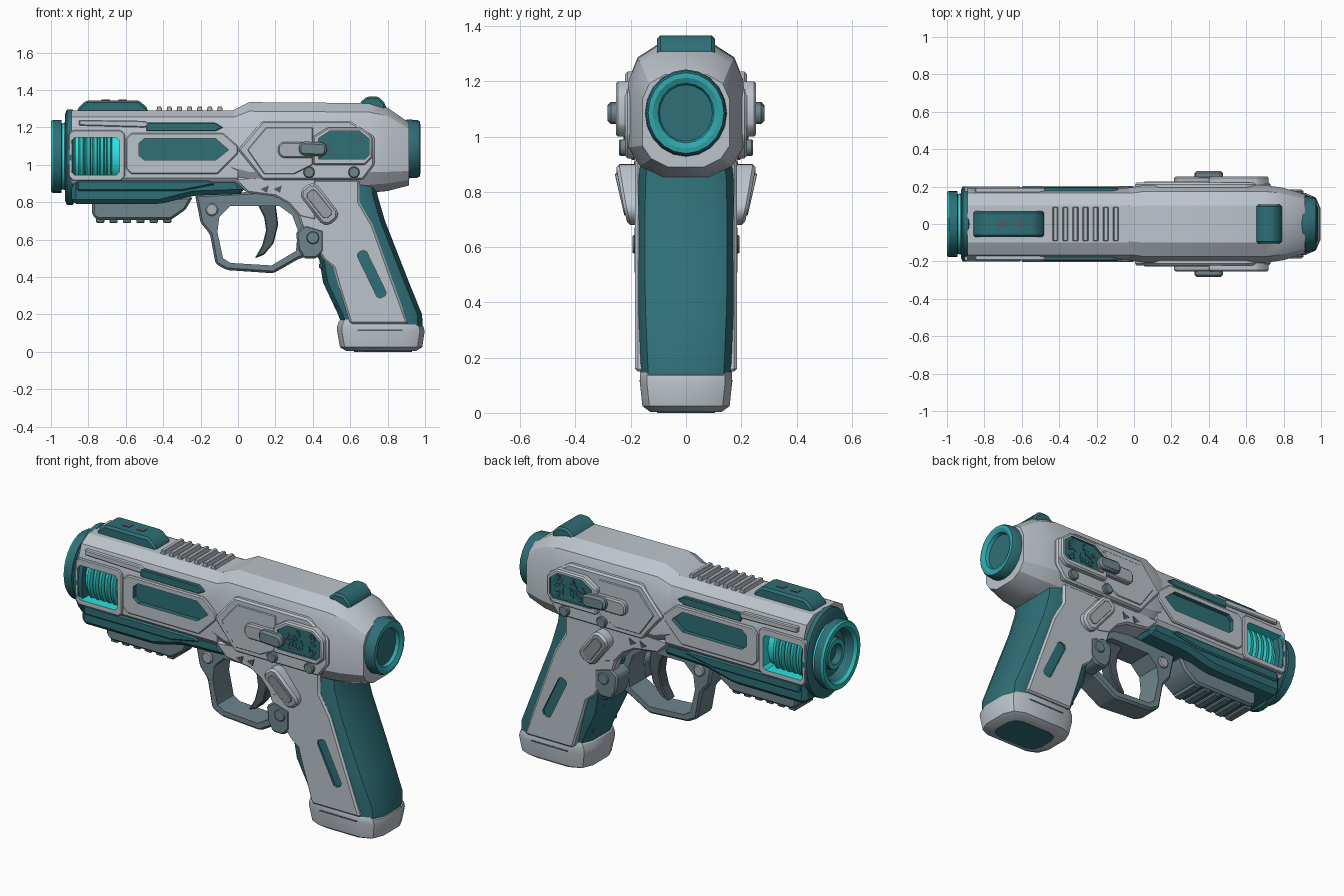
import bpy, bmesh, math, random

random.seed(4)


def mat(name, r, g, b):
    m = bpy.data.materials.new(name)
    m.diffuse_color = (r, g, b, 1)
    return m


GREY = mat("light grey", 0.5, 0.55, 0.6)
PANEL = mat("panel grey", 0.42, 0.445, 0.475)
SLATE = mat("slate", 0.16, 0.235, 0.265)
DARK = mat("dark slate", 0.08, 0.11, 0.125)
TEAL = mat("deep teal", 0.028, 0.16, 0.185)
BRIGHT = mat("bright teal", 0.03, 0.38, 0.41)
COIL = mat("coil teal", 0.03, 0.52, 0.52)
CYAN = mat("cyan glow", 0.025, 0.76, 0.76)


def finish(name, bm, *mats):
    bmesh.ops.recalc_face_normals(bm, faces=bm.faces)
    me = bpy.data.meshes.new(name)
    bm.to_mesh(me)
    bm.free()
    for m in mats:
        me.materials.append(m)
    ob = bpy.data.objects.new(name, me)
    bpy.context.collection.objects.link(ob)
    return ob


def prism(name, pts, y0, y1, m, bevel=0.0, sides=True):
    """Extrude an x-z outline from y0 to y1, repeated on the far side if asked."""
    bm = bmesh.new()
    for s in ((1, -1) if sides else (1,)):
        a = [bm.verts.new((x, s * y0, z)) for x, z in pts]
        b = [bm.verts.new((x, s * y1, z)) for x, z in pts]
        bm.faces.new(a)
        bm.faces.new(b[::-1])
        for i in range(len(pts)):
            j = (i + 1) % len(pts)
            bm.faces.new((a[i], b[i], b[j], a[j]))
    bmesh.ops.recalc_face_normals(bm, faces=bm.faces)
    if bevel:
        bmesh.ops.bevel(bm, geom=bm.edges[:], offset=bevel, segments=1,
                        profile=0.5, affect='EDGES', clamp_overlap=True)
    return finish(name, bm, m)


def block(name, pts, w, m, bevel=0.0):
    return prism(name, pts, -w, w, m, bevel, sides=False)


def rect(x0, x1, z0, z1):
    return [(x0, z0), (x1, z0), (x1, z1), (x0, z1)]


def slanted(cx, cz, length, width, angle, c=0.25):
    """Rotated rectangle with clipped corners."""
    l, w, k = length / 2, width / 2, width * c
    p = [(-l + k, -w), (l - k, -w), (l, -w + k), (l, w - k),
         (l - k, w), (-l + k, w), (-l, w - k), (-l, -w + k)]
    ca, sa = math.cos(angle), math.sin(angle)
    return [(cx + x * ca - z * sa, cz + x * sa + z * ca) for x, z in p]


def disc(x, z, r, n=8):
    return [(x + r * math.cos(math.tau * i / n), z + r * math.sin(math.tau * i / n)) for i in range(n)]


def skin(name, loops, m):
    """Join equal loops of points into a closed solid."""
    bm = bmesh.new()
    rings = [[bm.verts.new(p) for p in loop] for loop in loops]
    n = len(rings[0])
    for a, b in zip(rings, rings[1:]):
        for i in range(n):
            bm.faces.new((a[i], a[(i + 1) % n], b[(i + 1) % n], b[i]))
    bm.faces.new(rings[0])
    bm.faces.new(rings[-1][::-1])
    return finish(name, bm, m)


def loft(name, sections, m):
    """Skin mirrored half sections (x, [(y, z), ...]) along x."""
    return skin(name, [[(x, s * y, z) for s, part in ((1, h), (-1, h[::-1])) for y, z in part]
                       for x, h in sections], m)


def column(name, sections, m, c):
    """Skin rounded rectangles (z, x0, x1, half width) upwards, corner size c."""
    loops = []
    for z, x0, x1, w in sections:
        h = [(x0, w - c), (x0 + 0.3 * c, w - 0.3 * c), (x0 + c, w),
             (x1 - c, w), (x1 - 0.3 * c, w - 0.3 * c), (x1, w - c)]
        loops.append([(x, y, z) for x, y in h] + [(x, -y, z) for x, y in h[::-1]])
    return skin(name, loops, m)


def lathe(name, prof, zc, mats, n=28, sy=1.0):
    """Turn (x, radius, material number) around the x axis at height zc."""
    bm = bmesh.new()
    rings = [[bm.verts.new((x, sy * r * math.cos(math.tau * i / n), zc + r * math.sin(math.tau * i / n)))
              for i in range(n)] for x, r, k in prof]
    for a, b, p in zip(rings, rings[1:], prof[1:]):
        for i in range(n):
            bm.faces.new((a[i], a[(i + 1) % n], b[(i + 1) % n], b[i])).material_index = p[2]
    bm.faces.new(rings[0]).material_index = prof[0][2]
    bm.faces.new(rings[-1]).material_index = prof[-1][2]
    return finish(name, bm, *mats)


def cut(ob, pts, y0, y1, m, sides=True):
    """Cut a recess whose walls and floor take material m."""
    if m.name not in ob.data.materials:
        ob.data.materials.append(m)
    cutter = prism("cutter", pts, y0, y1, ob.data.materials[0], 0, sides)
    for other in ob.data.materials[1:]:
        cutter.data.materials.append(other)
    for f in cutter.data.polygons:
        f.material_index = ob.data.materials.find(m.name)
    mod = ob.modifiers.new("recess", 'BOOLEAN')
    mod.operation, mod.solver, mod.object = 'DIFFERENCE', 'EXACT', cutter
    bpy.context.view_layer.objects.active = ob
    bpy.ops.object.modifier_apply(modifier=mod.name)
    bpy.data.objects.remove(cutter)


# Front shell, with coil window and long side recess
half = [(0.1, 1.29), (0.165, 1.255), (0.192, 1.18), (0.192, 0.93), (0.17, 0.9), (0.1, 0.87)]
shell = loft("front_shell", [(-0.89, half), (0.0, half)], GREY)
window = slanted(-0.762, 1.045, 0.255, 0.2, 0, 0.08)
recess = [(-0.53, 1.05), (-0.5, 1.025), (-0.12, 1.025), (-0.05, 1.08), (-0.12, 1.14), (-0.5, 1.14), (-0.53, 1.115)]
frame = prism("side_frame", [(-0.57, 0.95), (-0.11, 0.95), (0.0, 1.06), (0.0, 1.1), (-0.08, 1.17),
                             (-0.57, 1.17), (-0.6, 1.14), (-0.6, 0.98)], 0.17, 0.204, GREY, 0.006)
win_frame = prism("window_frame", slanted(-0.755, 1.05, 0.3, 0.27, 0, 0.08), 0.17, 0.2, GREY, 0.005)
for ob in (shell, win_frame):
    cut(ob, window, -0.3, 0.3, CYAN, sides=False)
for ob in (shell, frame):
    cut(ob, recess, 0.178, 0.3, TEAL)

# Glowing core and its coil rings behind the window
lathe("glow_core", [(-0.9, 0.155, 0), (-0.62, 0.155, 0)], 1.045, (CYAN,), 24)
for i in range(5):
    x = -0.852 + i * 0.037
    lathe("coil_ring", [(x, 0.14, 0), (x, 0.165, 0), (x + 0.007, 0.177, 0), (x + 0.023, 0.177, 0), (x + 0.03, 0.165, 0),
                        (x + 0.03, 0.14, 0)], 1.045, (COIL,), 24)

# Rails, teal bars and cooling ribs on the upper shell
prism("upper_rail", [(-0.85, 1.21), (-0.5, 1.2), (-0.46, 1.215), (-0.5, 1.235), (-0.85, 1.24)], 0.14, 0.196, GREY, 0.005)
prism("upper_teal_bar", [(-0.49, 1.18), (-0.12, 1.18), (-0.08, 1.2), (-0.12, 1.225), (-0.49, 1.225)], 0.15, 0.197, TEAL, 0.004)
for i in range(7):
    x = -0.44 + i * 0.054
    block("cooling_rib", [(x, 1.27), (x + 0.038, 1.27), (x + 0.03, 1.312), (x + 0.008, 1.312)], 0.09, GREY, 0.003)

# Teal lower fore-end with a raised side step
block("lower_fore_end", [(-0.89, 0.79), (-0.42, 0.79), (-0.24, 0.835), (0.04, 0.845), (0.0, 0.93), (-0.89, 0.93)],
      0.178, TEAL, 0.025)
prism("fore_end_step", [(-0.86, 0.86), (-0.3, 0.86), (-0.12, 0.895), (-0.15, 0.915), (-0.86, 0.915)], 0.15, 0.189, TEAL, 0.008)

# Accessory rail below, teal underneath
rail = block("under_rail", [(-0.78, 0.81), (-0.78, 0.73), (-0.75, 0.705), (-0.36, 0.705), (-0.28, 0.76), (-0.24, 0.83)],
             0.1, SLATE, 0.012)
rail.data.materials.append(TEAL)
for f in rail.data.polygons:
    f.material_index = 1 if f.normal.z < -0.9 else 0
for i in range(6):
    x = -0.76 + i * 0.072
    block("under_rail_tooth", rect(x, x + 0.045, 0.69, 0.74), 0.085, SLATE, 0.005)

# Muzzle collar and ring
lathe("muzzle_collar", [(-0.87, 0.24, 0), (-0.885, 0.255, 0), (-0.915, 0.255, 0), (-0.925, 0.23, 0), (-0.925, 0.1, 0)],
      1.04, (TEAL,), 28, 0.79)
lathe("muzzle", [(-0.9, 0.18, 0), (-0.93, 0.18, 0), (-0.942, 0.175, 1), (-0.945, 0.195, 0), (-0.99, 0.195, 0),
                 (-1.0, 0.188, 2), (-1.0, 0.16, 2), (-0.985, 0.148, 2), (-0.935, 0.13, 0), (-0.935, 0.09, 0),
                 (-0.965, 0.085, 0), (-0.965, 0.06, 2), (-0.93, 0.05, 0)], 1.045, (TEAL, CYAN, COIL), 28, 0.91)


# Rear receiver, tapering to the end cap
def rear(x, w, t, b):
    h = t - b
    return (x, [(0.48 * w, t), (0.84 * w, t - 0.1 * h), (w, t - 0.27 * h),
                (w, b + 0.23 * h), (0.8 * w, b + 0.09 * h), (0.42 * w, b)])


loft("receiver", [rear(-0.04, 0.192, 1.285, 0.9), rear(0.06, 0.208, 1.335, 0.85), rear(0.7, 0.208, 1.33, 0.85),
                  rear(0.8, 0.193, 1.305, 0.86), rear(0.915, 0.158, 1.225, 0.89)], GREY)
prism("receiver_panel", [(0.0, 1.08), (0.13, 1.235), (0.6, 1.235), (0.73, 1.15), (0.73, 1.0), (0.67, 0.92), (0.13, 0.92)],
      0.18, 0.221, GREY, 0.01)
prism("receiver_panel_inset", [(0.05, 1.08), (0.15, 1.2), (0.4, 1.2), (0.4, 1.0), (0.3, 0.95), (0.14, 0.95)],
      0.2, 0.226, GREY, 0.004)
block("lower_receiver", [(-0.03, 0.93), (0.05, 0.85), (0.2, 0.83), (0.27, 0.79), (0.33, 0.72), (0.42, 0.7), (0.42, 0.95)],
      0.186, GREY, 0.01)

# Screen with its frame and crinkled surface
screen_frame = prism("screen_frame", [(0.4, 1.0), (0.4, 1.15), (0.48, 1.2), (0.66, 1.2), (0.72, 1.15), (0.72, 1.04), (0.68, 1.0)],
                     0.2, 0.254, GREY, 0.008)
cut(screen_frame, [(0.43, 1.03), (0.43, 1.14), (0.49, 1.18), (0.65, 1.18), (0.7, 1.14), (0.7, 1.05), (0.68, 1.03)],
    0.242, 0.3, TEAL)
for i in range(26):
    prism("screen_fleck", slanted(random.uniform(0.48, 0.67), random.uniform(1.05, 1.155), 0.035, 0.014,
                                  random.uniform(0, 3)), 0.235, random.uniform(0.245, 0.25), DARK if i % 4 == 0 else TEAL)

# Selector lever, bolts, side slab and small marks
prism("selector_base", slanted(0.34, 1.08, 0.25, 0.085, 0), 0.2, 0.255, PANEL, 0.008)
prism("selector_lever", slanted(0.4, 1.085, 0.15, 0.075, -0.05), 0.24, 0.284, SLATE, 0.012)
for x, z, r, y in ((0.38, 0.96, 0.032, 0.242), (0.62, 0.96, 0.032, 0.242), (0.4, 0.61, 0.036, 0.193)):
    prism("bolt", disc(x, z, r), 0.15, y, SLATE, 0.005)
prism("guard_pin", disc(-0.14, 0.76, 0.035), 0.05, 0.088, PANEL, 0.006)
for slab in (prism("side_slab", slanted(0.435, 0.79, 0.24, 0.11, -0.9), 0.16, 0.252, GREY, 0.012),
             prism("side_slab_inset", slanted(0.435, 0.79, 0.17, 0.06, -0.9), 0.24, 0.257, PANEL, 0.002)):
    for v in slab.data.vertices:
        if abs(v.co.y) > 0.19:
            v.co.y *= 1 - 0.9 * max(0, 0.86 - v.co.z)
for x in (0.12, 0.19):
    prism("arrow_mark", [(x, 0.87), (x + 0.045, 0.89), (x + 0.035, 0.85)], 0.15, 0.19, DARK)

# Sights
block("front_sight", [(-0.86, 1.27), (-0.86, 1.3), (-0.81, 1.345), (-0.53, 1.345), (-0.48, 1.3), (-0.48, 1.27)],
      0.07, TEAL, 0.012)
for x in (-0.73, -0.64):
    block("front_sight_slot", rect(x, x + 0.045, 1.33, 1.348), 0.018, DARK)
block("rear_sight", [(0.64, 1.3), (0.65, 1.33), (0.69, 1.366), (0.75, 1.366), (0.79, 1.325), (0.79, 1.27)], 0.105, TEAL, 0.012)

# End cap
lathe("end_cap", [(0.89, 0.15, 0), (0.905, 0.158, 0), (0.96, 0.154, 0), (0.973, 0.146, 0), (0.975, 0.128, 1),
                  (0.965, 0.108, 1), (0.945, 0.102, 1), (0.945, 0.09, 0)], 1.085, (TEAL, BRIGHT), 20, 0.94)

# Grip: rounded teal core, grey side plates with slots, finger ridges and butt
column("grip_core", [(0.1, 0.57, 0.99, 0.16), (0.2, 0.535, 0.984, 0.165), (0.37, 0.455, 0.915, 0.172), (0.49, 0.435, 0.868, 0.174),
                     (0.7, 0.335, 0.786, 0.174), (0.84, 0.37, 0.745, 0.172), (0.91, 0.4, 0.74, 0.165)], TEAL, 0.085)
plate = prism("grip_side_plate", [(0.2, 0.92), (0.24, 0.83), (0.31, 0.76), (0.34, 0.67), (0.46, 0.49), (0.51, 0.45),
                                  (0.535, 0.36), (0.6, 0.15), (0.91, 0.15), (0.72, 0.68), (0.65, 0.8), (0.65, 0.92)],
              0.12, 0.184, GREY, 0.01)
cut(plate, slanted(0.715, 0.415, 0.27, 0.055, -1.12), 0.17, 0.3, TEAL)
for i in range(5):
    t = i / 4
    block("finger_ridge", slanted(0.475 + 0.085 * t, 0.45 - 0.21 * t, 0.09, 0.035, -0.35), 0.11, TEAL, 0.006)
column("butt", [(0.004, 0.58, 0.95, 0.13), (0.025, 0.545, 0.985, 0.158), (0.11, 0.53, 0.998, 0.167),
                (0.135, 0.53, 0.992, 0.167), (0.165, 0.54, 0.95, 0.167), (0.2, 0.58, 0.87, 0.163)], GREY, 0.085)
column("butt_plate", [(0.0, 0.62, 0.93, 0.105), (0.008, 0.62, 0.93, 0.105)], TEAL, 0.06)
prism("butt_mark", slanted(0.76, 0.115, 0.24, 0.008, 0), 0.16, 0.169, DARK)

# Trigger guard, grip lug and trigger
guard = block("trigger_guard", [(-0.23, 0.84), (-0.2, 0.69), (-0.15, 0.63), (-0.12, 0.47), (-0.06, 0.437), (0.19, 0.42),
                                (0.33, 0.5), (0.42, 0.52), (0.42, 0.68), (0.36, 0.87)], 0.075, SLATE, 0.012)
cut(guard, [(-0.11, 0.64), (-0.08, 0.5), (-0.04, 0.475), (0.18, 0.462), (0.31, 0.54), (0.32, 0.65), (0.29, 0.73),
            (0.22, 0.78), (-0.04, 0.78), (-0.1, 0.72)], -0.2, 0.2, SLATE, sides=False)
prism("grip_lug", [(0.31, 0.64), (0.36, 0.68), (0.46, 0.65), (0.46, 0.54), (0.42, 0.5), (0.35, 0.5), (0.32, 0.55)],
      0.06, 0.187, SLATE, 0.01)
block("trigger", [(0.1, 0.8), (0.2, 0.8), (0.215, 0.68), (0.19, 0.58), (0.14, 0.52), (0.09, 0.5), (0.13, 0.57),
                  (0.15, 0.65), (0.14, 0.72)], 0.035, DARK, 0.006)

# Smooth the gentle curves and keep hard edges
bpy.ops.object.select_all(action='SELECT')
bpy.ops.object.shade_smooth_by_angle(angle=math.radians(28))
